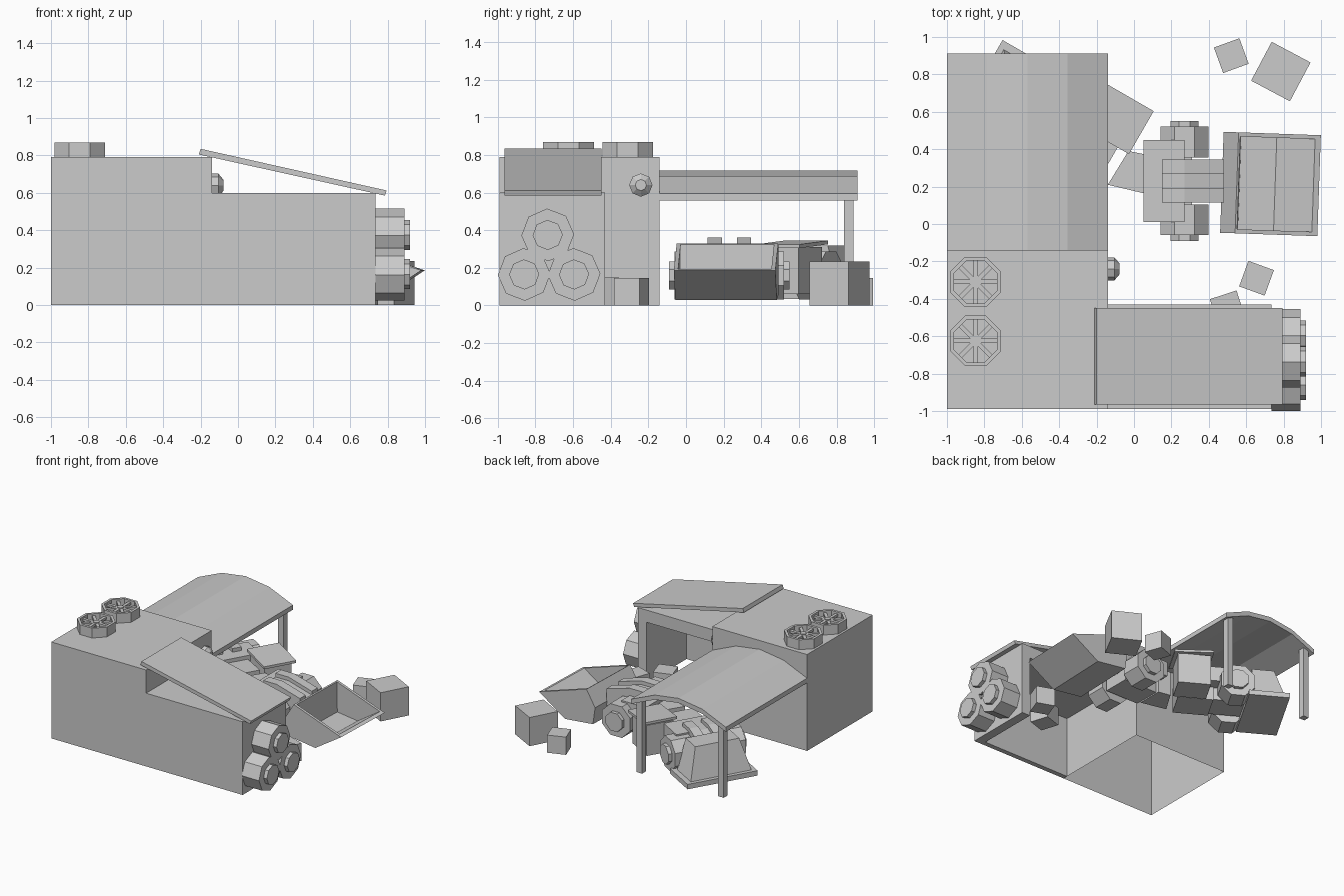
import bpy, bmesh, math
from mathutils import Matrix, Vector

cube = bpy.data.objects.get("Cube")
if cube:
    bpy.data.objects.remove(cube, do_unlink=True)

SHADE = (0.6, 0.6, 0.6, 1)
grey = bpy.data.materials.new("plain grey")
grey.use_nodes = True
grey.diffuse_color = SHADE
grey.node_tree.nodes["Principled BSDF"].inputs["Base Color"].default_value = SHADE
I = Matrix.Identity(4)


def place(x, y, z=0, turn=0, axis='Z'):
    return Matrix.Translation((x, y, z)) @ Matrix.Rotation(math.radians(turn), 4, axis)


def finish(name, bm, m=I):
    bmesh.ops.recalc_face_normals(bm, faces=bm.faces)
    me = bpy.data.meshes.new(name)
    bm.to_mesh(me)
    bm.free()
    me.materials.append(grey)
    ob = bpy.data.objects.new(name, me)
    ob.matrix_world = m
    bpy.context.collection.objects.link(ob)


def box(name, x, y, z, m=I, open_bottom=False):
    bm = bmesh.new()
    bmesh.ops.create_cube(bm, size=1)
    for v in bm.verts:
        v.co = Vector([r[0] if c < 0 else r[1] for c, r in zip(v.co, (x, y, z))])
    if open_bottom:
        low = [f for f in bm.faces if all(v.co.z < z[0] + 1e-4 for v in f.verts)]
        bmesh.ops.delete(bm, geom=low, context='FACES_ONLY')
    finish(name, bm, m)


def prism(name, pts, y0, y1, m=I):
    """Extrude an x-z outline along y."""
    bm = bmesh.new()
    f = bm.faces.new([bm.verts.new((x, y0, z)) for x, z in pts])
    r = bmesh.ops.extrude_face_region(bm, geom=[f])
    for v in r["geom"]:
        if isinstance(v, bmesh.types.BMVert):
            v.co.y = y1
    finish(name, bm, m)


def drum(name, r, h, m, r2=None):
    """Eight-sided cylinder rising along local z."""
    bm = bmesh.new()
    bmesh.ops.create_cone(bm, cap_ends=True, segments=8, radius1=r, radius2=r2 or r, depth=h,
                          matrix=place(0, 0, h / 2, 22.5))
    finish(name, bm, m)


# Main building and open-backed side bay
box("main_block", (-1, -0.14), (-0.99, -0.14), (0, 0.79), open_bottom=True)
box("bay_front_wall", (-0.14, 0.735), (-0.99, -0.95), (0, 0.6))
box("bay_end_wall", (0.66, 0.735), (-0.95, -0.43), (0, 0.6))
box("bay_ceiling", (-0.14, 0.66), (-0.95, -0.43), (0.5, 0.6))
prism("sloping_panel", [(-0.21, 0.805), (0.785, 0.585), (0.795, 0.612), (-0.2, 0.835)], -0.965, -0.45)

# Roof fans
for i, y in enumerate((-0.31, -0.625)):
    m = place(-0.847, y, 0.79)
    bm = bmesh.new()
    bmesh.ops.create_cone(bm, cap_ends=True, segments=8, radius1=0.146, radius2=0.146,
                          depth=0.08, matrix=place(0, 0, 0.04, 22.5))
    top = max(bm.faces, key=lambda f: f.calc_center_median().z)
    bmesh.ops.inset_region(bm, faces=[top], thickness=0.022)
    pit = bmesh.ops.extrude_discrete_faces(bm, faces=[top])["faces"][0]
    bmesh.ops.translate(bm, verts=pit.verts, vec=(0, 0, -0.065))
    finish(f"fan_housing_{i}", bm, m)
    for k in range(4):
        box(f"fan_blade_{i}_{k}", (-0.115, 0.115), (-0.012, 0.012), (0.045, 0.065), m @ place(0, 0, 0, 45 * k))
    drum(f"fan_hub_{i}", 0.025, 0.06, m @ place(0, 0, 0.012))

# Wall lamp
lamp = place(-0.14, -0.24, 0.64, 90, 'Y') @ place(0, 0, 0, 22.5)
drum("lamp_base", 0.062, 0.035, lamp)
drum("lamp_lens", 0.062, 0.027, lamp @ place(0, 0, 0.035), 0.03)

# Stacked tyres at the bay end
for i, (y, z) in enumerate([(-0.735, 0.375), (-0.595, 0.165), (-0.86, 0.165)]):
    m = place(0.735, y, z, 90, 'Y') @ place(0, 0, 0, 24)
    drum(f"stacked_tyre_{i}", 0.14, 0.155, m)
    drum(f"stacked_hub_{i}", 0.08, 0.185, m)

# Arched canopy on two posts
n = 4
arch = [(-1 + 0.86 * i / n, 0.558 + 0.122 * (1 - (2 * i / n - 1) ** 2)) for i in range(n + 1)]
prism("canopy", arch + [(x, z + 0.038) for x, z in reversed(arch)], -0.14, 0.912)
for side, x in (("right", -0.94), ("left", -0.2)):
    box(f"canopy_post_{side}", (x - 0.025, x + 0.025), (0.84, 0.89), (0, 0.59))


# Two loaders; local +x points to the bucket, origin under the axle
def loader(tag, m, arm_top):
    for s in (1, -1):
        w = m @ place(0, s * 0.125, 0.16, -90 * s, 'X')
        drum(f"{tag}_wheel_{s}", 0.138, 0.165, w)
        drum(f"{tag}_hub_{s}", 0.08, 0.195, w)
    box(f"{tag}_axle", (-0.04, 0.04), (-0.15, 0.15), (0.12, 0.2), m)
    box(f"{tag}_body", (-0.22, 0.0), (-0.22, 0.22), (0.18, 0.3), m)
    box(f"{tag}_chassis", (-0.2, 0.1), (-0.11, 0.11), (0.08, 0.24), m)
    arm = [(-0.12, 0.27), (-0.12, arm_top), (0.0, arm_top), (0.21, arm_top - 0.06),
           (0.21, 0.16), (0.0, 0.24)]
    for s in (1, -1):
        prism(f"{tag}_arm_{s}", arm, *sorted((s * 0.04, s * 0.115)), m)
    prism(f"{tag}_arm_link", [(x, z - 0.03) for x, z in arm], -0.04, 0.04, m)


active = place(0.27, 0.23)
loader("front_loader", active, 0.36)
prism("front_loader_rear_body", [(-0.3, 0.16), (-0.41, -0.02), (-0.2, -0.07), (-0.2, 0.14)],
      -0.27, -0.07, active @ place(0, 0, 0, -90, 'X'))
parked = place(-0.52, 0.52, 0, 150)
loader("parked_loader", parked, 0.33)
box("parked_loader_rear_body", (-0.43, -0.16), (-0.12, 0.12), (0.07, 0.27), parked)
prism("parked_loader_hood", [(-0.5, 0.305), (-0.2, 0.325), (-0.2, 0.345), (-0.5, 0.325)],
      -0.385, -0.12, parked)
box("parked_loader_cab", (-0.47, -0.22), (-0.36, -0.14), (0.06, 0.31), parked)

# Open bucket on the front loader: upright back, flat floor, rising lip
scoop = active @ place(0, 0, 0, -2)
outline = [(0.2, 0.2), (0.28, 0.33), (0.72, 0.185), (0.48, 0.03), (0.22, 0.06)]
for s in (1, -1):
    prism(f"bucket_side_{s}", outline, *sorted((s * 0.248, s * 0.27)), scoop)
prism("bucket_back", [(0.2, 0.2), (0.28, 0.33), (0.29, 0.325), (0.295, 0.06), (0.22, 0.06)],
      -0.248, 0.248, scoop)
prism("bucket_floor", [(0.22, 0.06), (0.48, 0.03), (0.72, 0.185), (0.69, 0.195), (0.485, 0.06), (0.25, 0.085)],
      -0.248, 0.248, scoop)

# Lowered bucket on the parked loader
bm = bmesh.new()
bmesh.ops.create_cube(bm, size=1)
for v in bm.verts:
    up = v.co.z > 0
    v.co = Vector(((0.29 if up else 0.36) if v.co.x > 0 else 0.12,
                   math.copysign(0.18 if up else 0.25, v.co.y) - 0.02, 0.32 if up else 0.07))
low = [f for f in bm.faces if f.calc_center_median().z < 0.08]
bmesh.ops.delete(bm, geom=low, context='FACES_ONLY')
finish("lowered_bucket", bm, parked)
box("lowered_bucket_rim", (0.08, 0.39), (-0.31, 0.265), (0.035, 0.075), parked)

# Loose crates
for i, (x, y, size, turn) in enumerate([(0.785, 0.815, 0.235, -28), (0.52, 0.9, 0.145, 20),
                                        (0.655, -0.29, 0.145, -20), (0.5, -0.45, 0.15, 18)]):
    h = size / 2
    box(f"crate_{i}", (-h, h), (-h, h), (0, size), place(x, y, 0, turn))
